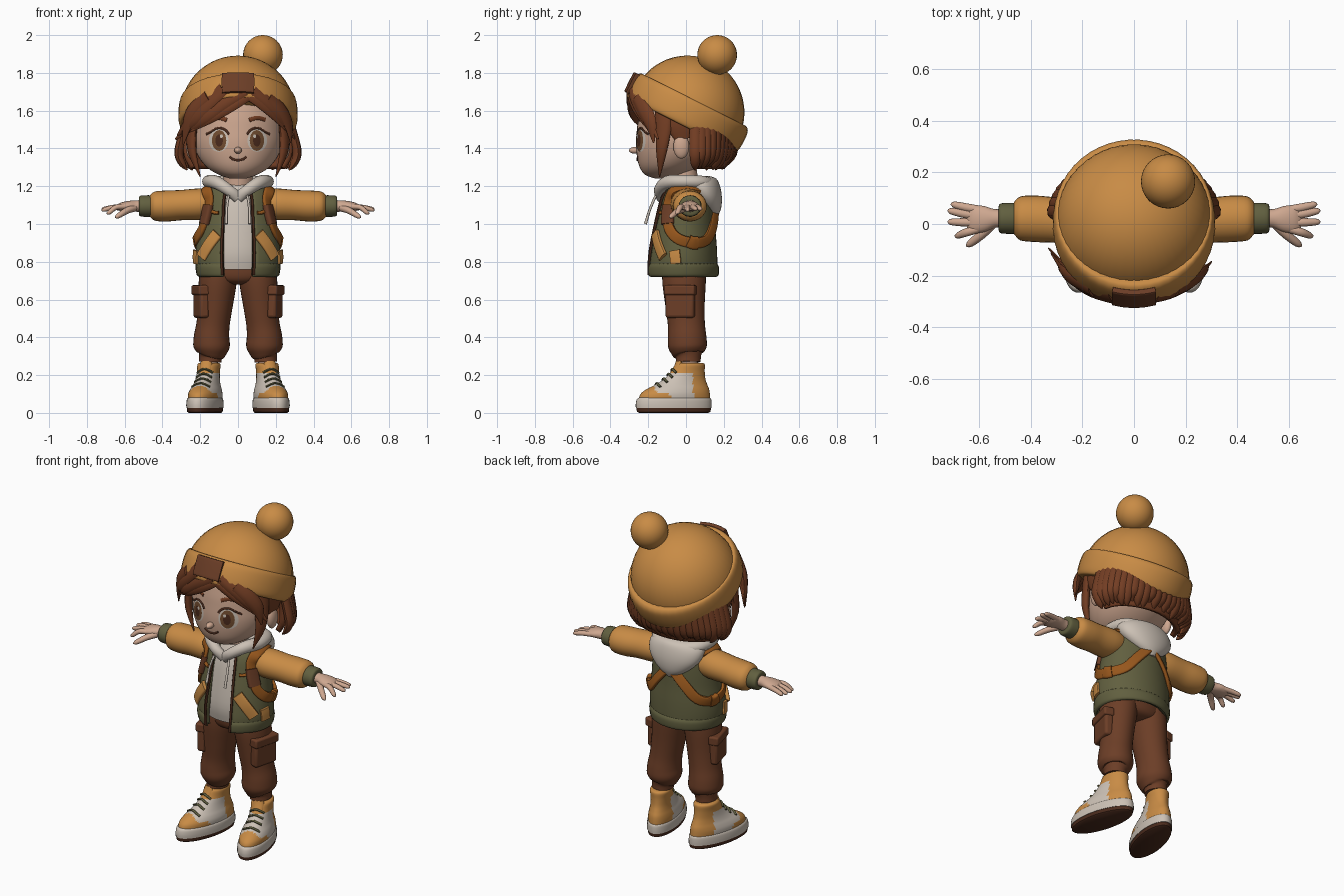
import bpy, bmesh, math, random
from math import sin, cos, radians, pi, sqrt
from mathutils import Vector, Matrix

cube = bpy.data.objects.get("Cube")
if cube:
    bpy.data.objects.remove(cube, do_unlink=True)
rng = random.Random(3)
made = []


def colour(name, r, g, b):
    m = bpy.data.materials.new(name)
    m.use_nodes = True
    m.diffuse_color = (r, g, b, 1)
    shader = m.node_tree.nodes["Principled BSDF"]
    shader.inputs["Base Color"].default_value = (r, g, b, 1)
    shader.inputs["Roughness"].default_value = .8
    return m


AMBER = colour("amber knit", .58, .26, .06)
CREAM = colour("cream cloth", .6, .53, .46)
SKIN = colour("skin", .62, .39, .28)
GREEN = colour("olive green", .12, .115, .05)
BROWN = colour("trouser brown", .15, .048, .02)
HAIR = colour("hair auburn", .17, .047, .017)
STRAP = colour("strap orange", .31, .095, .012)
DARK = colour("dark brown", .07, .024, .012)
IRIS = colour("iris brown", .17, .075, .03)


def smooth(rows, sub=4):
    """Catmull-Rom interpolation of rows of numbers."""
    out = []
    for i in range(len(rows) - 1):
        a, b, c, d = rows[max(i - 1, 0)], rows[i], rows[i + 1], rows[min(i + 2, len(rows) - 1)]
        for k in range(sub):
            t = k / sub
            out.append([q + .5 * t * (r - p + t * (2 * p - 5 * q + 4 * r - s + t * (3 * (q - r) + s - p)))
                        for p, q, r, s in zip(a, b, c, d)])
    return out + [list(rows[-1])]


def finish(bm, name, mats, mirror=False, rule=None, matrix=None, thick=0, bevel=0):
    mesh = bpy.data.meshes.new(name)
    mats = mats if isinstance(mats, tuple) else (mats,)
    for m in mats:
        mesh.materials.append(m)
    if rule:
        for f in bm.faces:
            f.material_index = rule(f.calc_center_median())
    if matrix:
        bm.transform(matrix)
    bm.to_mesh(mesh)
    bm.free()
    ob = bpy.data.objects.new(name, mesh)
    bpy.context.collection.objects.link(ob)
    if thick:
        mod = ob.modifiers.new("thickness", "SOLIDIFY")
        mod.thickness, mod.offset = thick, -1
    if bevel:
        mod = ob.modifiers.new("rounding", "BEVEL")
        mod.width, mod.segments = bevel, 3
    if mirror:
        ob.modifiers.new("mirror", "MIRROR")
    made.append(ob)
    return ob


def skin(name, rings, mats, closed=True, **kw):
    bm = bmesh.new()
    vs = [[bm.verts.new(p) for p in ring] for ring in rings]
    n = len(vs[0])
    for lo, hi in zip(vs, vs[1:]):
        for j in range(n if closed else n - 1):
            k = (j + 1) % n
            bm.faces.new((lo[j], lo[k], hi[k], hi[j]))
    if closed:
        bm.faces.new(vs[0][::-1])
        bm.faces.new(vs[-1])
        bmesh.ops.recalc_face_normals(bm, faces=bm.faces)
    return finish(bm, name, mats, **kw)


def loft(name, rows, mats, n=40, gap=0, rib=0, **kw):
    """Stack of ellipses (z, cy, rx, ry); gap leaves the front open."""
    g = radians(gap)
    count = n + 1 if gap else n
    angles = [g + (2 * pi - 2 * g) * j / n for j in range(count)]
    rings = []
    for z, cy, rx, ry in rows:
        k = [1 + rib * (j % 2) for j in range(count)]
        rings.append([(rx * f * sin(a), cy - ry * f * cos(a), z) for a, f in zip(angles, k)])
    return skin(name, rings, mats, closed=not gap, **kw)


def sweep(name, rows, mats, up=(0, 0, 1), centre=None, n=14, power=1, sub=4, **kw):
    """Tube through rows (x, y, z, half width, half thickness)."""
    rows = smooth(rows, sub)
    pts = [Vector(r[:3]) for r in rows]
    rings = []
    for i, (p, r) in enumerate(zip(pts, rows)):
        t = (pts[min(i + 1, len(pts) - 1)] - pts[max(i - 1, 0)]).normalized()
        u = p - Vector(centre) if centre else Vector(up)
        side = t.cross(u).normalized()
        u = side.cross(t)
        ring = []
        for j in range(n):
            c, s = cos(2 * pi * j / n + .01), sin(2 * pi * j / n + .01)
            c, s = [math.copysign(abs(v) ** power, v) for v in (c, s)]
            ring.append(p + side * c * max(r[3], .001) + u * s * max(r[4], .001))
        rings.append(ring)
    return skin(name, rings, mats, **kw)


def ball(name, at, size, mat, **kw):
    bm = bmesh.new()
    bmesh.ops.create_uvsphere(bm, u_segments=32, v_segments=20, radius=1,
                              matrix=Matrix.Translation(at) @ Matrix.Diagonal((*size, 1)))
    return finish(bm, name, mat, **kw)


def box(name, at, size, mat, bevel=.015, turn=0):
    bm = bmesh.new()
    bmesh.ops.create_cube(bm, size=2, matrix=Matrix.Translation(at) @ Matrix.Rotation(turn, 4, "Z")
                          @ Matrix.Diagonal((*size, 1)))
    return finish(bm, name, mat, bevel=bevel, mirror=True)


def around(rows, deg, z, off=0):
    """Point on a lofted surface, by angle from the front and height."""
    lo = max((r for r in rows if r[0] <= z), default=rows[0])
    hi = min((r for r in rows if r[0] > z), default=rows[-1])
    t = (z - lo[0]) / max(hi[0] - lo[0], .001)
    cy, rx, ry = [p + (q - p) * t for p, q in zip(lo[1:], hi[1:])]
    a = radians(deg)
    return ((rx + off) * sin(a), cy - (ry + off) * cos(a), z), cy, rx, ry


# Head and face
head = smooth([(1.24, -.12, .04, .04), (1.26, -.115, .1, .1), (1.3, -.09, .165, .155), (1.36, -.06, .212, .2),
               (1.43, -.04, .237, .225), (1.5, -.02, .245, .24), (1.58, 0, .25, .25), (1.68, .01, .23, .23),
               (1.78, .01, .13, .13)])
loft("head", head, SKIN)
loft("neck", [(1.12, 0, .08, .08), (1.3, -.02, .075, .075)], SKIN)
ball("ears", (.25, -.025, 1.41), (.025, .042, .064), SKIN, mirror=True)
ball("nose", (0, -.268, 1.39), (.02, .034, .018), SKIN)


def face(x, z, off):
    _, cy, rx, ry = around(head, 0, z)
    return (x, cy - ry * sqrt(max(0, 1 - (x / rx) ** 2)) - off, z)


def patch(name, x, z, a, b, mat, off):
    bm = bmesh.new()
    rings = [[bm.verts.new(face(x + a * k / 4 * cos(j * pi / 12), z + b * k / 4 * sin(j * pi / 12), off))
              for j in range(24)] for k in range(1, 5)]
    bm.faces.new(rings[0])
    for lo, hi in zip(rings, rings[1:]):
        for j in range(24):
            k = (j + 1) % 24
            bm.faces.new((lo[j], hi[j], hi[k], lo[k]))
    finish(bm, name, mat, mirror=True)


patch("eye_whites", .102, 1.442, .052, .06, CREAM, .003)
patch("irises", .1, 1.442, .038, .055, IRIS, .005)
patch("pupils", .1, 1.442, .02, .032, DARK, .007)
patch("eye_glints", .088, 1.465, .008, .01, CREAM, .009)
lines = {"upper_lashes": [(.048, 1.475), (.07, 1.5), (.105, 1.508), (.14, 1.49), (.168, 1.475)],
         "eyebrows": [(.06, 1.55), (.1, 1.562), (.145, 1.552)],
         "mouth": [(0, 1.337), (.025, 1.342), (.045, 1.355)]}
for name, pts in lines.items():
    w = .011 if name == "eyebrows" else .006
    sweep(name, [(*face(x, z, .002), w, .004) for x, z in pts],
          HAIR if name == "eyebrows" else DARK, up=(0, -1, 0), n=8, mirror=True)

# Hair: back shell, hanging strands, side locks and swept fringe
loft("hair_shell", smooth([(1.29, .04, .25, .165), (1.36, .03, .285, .205), (1.45, .03, .285, .225),
                           (1.6, .02, .26, .24)]), HAIR, gap=92, thick=.03)
for i in range(25):
    a = radians(96 + 168 * i / 24)
    end = 1.275 + rng.uniform(0, .03) - .02 * cos(a) ** 2 + .03 * abs(cos(a))
    rows = [(r * sin(a), .03 - q * cos(a), z, w, h) for r, q, z, w, h in (
        (.265, .235, 1.58, .035, .02), (.3, .225, 1.45, .036, .025), (.315, .215, 1.37, .034, .024),
        (.295, .19, end + .03, .024, .018), (.27, .17, end, .004, .004))]
    sweep("hair_strand", rows, HAIR, centre=(0, 0, 1.45), n=8, sub=3)
sweep("side_locks", [(.235, -.12, 1.6, .05, .02), (.245, -.12, 1.5, .045, .022), (.242, -.13, 1.38, .03, .02),
                     (.2, -.14, 1.25, .003, .003)], HAIR, centre=(0, 0, 1.42), mirror=True)
sweep("temple_hair", [(.25, -.03, 1.62, .09, .02), (.258, -.03, 1.53, .08, .02), (.255, -.02, 1.45, .04, .01)],
      HAIR, centre=(0, 0, 1.5), mirror=True)


def fringe(pts, width):
    rows = []
    for i, (x, z) in enumerate(pts):
        w = width * (1, 1.1, .9, .12)[i]
        rows.append((x, -.285 * sqrt(1 - (x / .35) ** 2), z, w, max(.02 * w / width, .003)))
    sweep("fringe_lock", rows, HAIR, centre=(0, 0, 1.5), n=10)


fringe([(.08, 1.71), (-.03, 1.64), (-.14, 1.57), (-.25, 1.49)], .04)
fringe([(.03, 1.72), (-.09, 1.65), (-.2, 1.56), (-.33, 1.45)], .05)
fringe([(-.08, 1.72), (-.18, 1.63), (-.25, 1.55), (-.32, 1.47)], .05)
fringe([(-.16, 1.68), (-.24, 1.6), (-.27, 1.52), (-.29, 1.42)], .04)
fringe([(.02, 1.71), (.1, 1.66), (.18, 1.59), (.26, 1.49)], .035)
fringe([(.08, 1.71), (.16, 1.65), (.23, 1.57), (.3, 1.45)], .04)
fringe([(.16, 1.67), (.22, 1.61), (.265, 1.53), (.28, 1.43)], .04)

# Knit hat, tilted back
tilt = Matrix.Translation((0, -.025, 1.525)) @ Matrix.Rotation(radians(-26.7), 4, "X")
loft("hat_dome", [(.074 + .3 * sin(t), 0, .302 * cos(t), .3 * cos(t))
                  for t in [radians(6 * k) for k in range(15)]] + [(.374, 0, .004, .004)],
     AMBER, n=96, rib=.006, matrix=tilt)
loft("hat_band", smooth([(0, 0, .285, .295), (.004, 0, .304, .322), (.03, 0, .313, .332), (.08, 0, .314, .335),
                         (.125, 0, .309, .33), (.146, 0, .3, .314), (.148, 0, .285, .295)]),
     AMBER, n=96, rib=.004, matrix=tilt)
sweep("hat_patch", [(x, -.337 * sqrt(1 - (x / .32) ** 2), .08, .058, .014) for x in (-.083, -.04, 0, .04, .083)],
      BROWN, up=(0, -1, 0), n=20, power=.3, matrix=tilt)
ball("pompom", (.132, .165, 1.895), (.105, .105, .105), AMBER)

# Hoodie under the jacket
loft("hoodie_body", smooth([(.76, -.01, .19, .15), (.85, -.01, .2, .162), (1, -.005, .185, .15),
                            (1.12, 0, .165, .13), (1.2, .01, .12, .1), (1.23, .01, .07, .07)]), CREAM)
loft("hood_back", smooth([(1.035, .145, .02, .02), (1.08, .13, .1, .055), (1.14, .105, .16, .085),
                          (1.2, .08, .175, .1), (1.24, .06, .15, .1), (1.255, .05, .1, .07)]), CREAM)
sweep("hood_collar", [(0, -.135, 1.14, .02, .03), (.05, -.14, 1.18, .03, .03), (.115, -.1, 1.22, .035, .035),
                      (.15, -.01, 1.225, .04, .035), (.12, .09, 1.22, .04, .035), (0, .13, 1.21, .04, .03)],
      CREAM, mirror=True)
sweep("drawstrings", [(.05, -.16, 1.15, .007, .007), (.06, -.19, 1.08, .007, .007), (.062, -.215, 1, .008, .008)],
      CREAM, up=(1, 0, 0), n=8, mirror=True)

# Open jacket
jacket = smooth([(.73, -.02, .212, .185), (.8, -.02, .224, .186), (.88, -.015, .222, .178), (.97, -.01, .21, .166),
                 (1.06, 0, .2, .152), (1.13, .005, .19, .14), (1.18, .01, .165, .12), (1.21, .02, .11, .09)])
loft("jacket", jacket, GREEN, gap=22, thick=.025)
loft("jacket_hem", smooth([(.72, -.02, .203, .18), (.73, -.02, .217, .192), (.77, -.02, .224, .194),
                           (.79, -.02, .222, .184)]), GREEN, gap=22, thick=.02, n=80, rib=.006)


def wrap(name, path, w, h, mat, extra=(), **kw):
    rows = list(extra) + [(*around(jacket, a, z, .006)[0], w, h) for a, z in path]
    sweep(name, rows, mat, centre=(0, 0, .95), n=16, power=.5, mirror=True, **kw)


wrap("jacket_zips", [(22, .73), (22, .85), (22, 1), (22, 1.12), (22, 1.18)], .007, .007, DARK)
wrap("slant_pockets", [(30, .95), (43, .89), (57, .825)], .032, .012, AMBER)
wrap("side_tabs", [(76, .86), (78, .83), (80, .79)], .03, .008, AMBER)
wrap("chest_tabs", [(30, 1.06), (36, 1.06), (42, 1.065)], .009, .008, STRAP)

# Harness straps: over the shoulders, round the sides and up the back
wrap("harness_straps", [(50, 1.12), (54, 1.04), (64, .97), (82, .92), (110, .9), (135, .92), (155, 1), (180, 1.1)],
     .029, .011, STRAP, extra=[(.14, .09, 1.18, .029, .011), (.165, .01, 1.195, .029, .011),
                               (.165, -.07, 1.175, .029, .011)])
wrap("strap_pads", [(52, 1.1), (54, 1.05), (58, 1)], .036, .018, BROWN)
wrap("strap_buckles", [(98, .91), (106, .9), (114, .9)], .034, .016, STRAP)

# Sleeves, cuffs and hands
sweep("sleeves", [(.13, .01, 1.11, .08, .07), (.2, .01, 1.105, .092, .083), (.3, .015, 1.1, .088, .08),
                  (.38, .02, 1.095, .09, .082), (.44, .022, 1.095, .085, .077), (.465, .022, 1.095, .062, .058)],
      AMBER, n=28, mirror=True)
sweep("sleeve_cuffs", [(.45, .022, 1.095, .054, .052), (.462, .022, 1.095, .06, .057), (.515, .022, 1.095, .058, .055),
                       (.525, .022, 1.095, .045, .042)], GREEN, n=28, mirror=True)
sweep("palms", [(.5, .022, 1.095, .036, .032), (.54, .022, 1.095, .036, .03), (.58, .02, 1.095, .05, .027),
                (.62, .018, 1.09, .053, .022), (.645, .018, 1.085, .04, .012)], SKIN, n=20, mirror=True)
for y, tx, ty, tz in ((.055, .71, .075, 1.08), (.03, .722, .05, 1.08), (.005, .722, .008, 1.075),
                      (-.018, .695, -.045, 1.06)):
    sweep("fingers", [(.6, y, 1.092, .016, .015), ((tx + .6) / 2, (y + ty) / 2, 1.088, .016, .014),
                      (tx - .012, ty, tz, .012, .011), (tx, ty, tz - .002, .003, .003)], SKIN, n=10, mirror=True)
sweep("thumbs", [(.55, 0, 1.085, .02, .02), (.59, -.04, 1.07, .018, .017), (.635, -.076, 1.042, .014, .013),
                 (.65, -.086, 1.034, .003, .003)], SKIN, n=10, mirror=True)

# Cargo trousers
loft("trouser_seat", smooth([(.68, -.01, .06, .06), (.695, -.01, .15, .1), (.73, -.01, .195, .118),
                             (.8, -.01, .19, .12)]), BROWN)
sweep("trouser_legs", [(.1, -.01, .77, .095, .115), (.108, -.01, .69, .1, .115), (.12, -.005, .57, .092, .104),
                       (.132, .002, .47, .088, .098), (.14, .006, .4, .094, .102), (.14, .008, .35, .096, .102),
                       (.142, .01, .315, .078, .085), (.145, .012, .3, .062, .068), (.147, .012, .27, .06, .066)],
      BROWN, up=(0, 1, 0), n=32, mirror=True)
box("cargo_pockets", (.195, -.03, .585), (.026, .078, .082), BROWN, turn=-.25)
box("pocket_flaps", (.198, -.03, .65), (.031, .084, .026), BROWN, bevel=.01, turn=-.25)
sweep("ankles", [(.15, .015, .34, .046, .046), (.15, .018, .27, .043, .045), (.152, .02, .2, .045, .05)],
      SKIN, up=(0, 1, 0), mirror=True)

# Hiking shoes, toes turned out
turn = Matrix.Translation((.175, -.065, 0)) @ Matrix.Rotation(radians(14), 4, "Z")
loft("outsoles", [(0, 0, .075, .188), (.006, 0, .083, .2), (.028, 0, .086, .203)], DARK, matrix=turn, mirror=True)
loft("midsoles", smooth([(.026, 0, .088, .206), (.05, 0, .088, .206), (.075, .002, .084, .2), (.085, .004, .07, .18)]),
     CREAM, matrix=turn, mirror=True)
upper = smooth([(.07, .004, .08, .194), (.1, .008, .081, .188), (.125, .022, .075, .17), (.15, .042, .066, .14),
                (.18, .06, .06, .112), (.22, .078, .058, .09), (.255, .088, .06, .08), (.265, .09, .05, .068)])
loft("shoe_uppers", upper, (AMBER, CREAM), n=64, matrix=turn, mirror=True,
     rule=lambda c: int(-.11 < c.y < .09 and c.z < .205 and not (c.z < .105 and c.y < -.04)))
loft("shoe_tongues", [(.19, .0, .032, .03), (.25, .025, .034, .02), (.275, .028, .028, .014)], AMBER,
     matrix=turn, mirror=True)
for z in (.145, .17, .195, .22):
    lace = [(*around(upper, a, z + .012 * cos(radians(3 * a)), .004)[0], .007, .006) for a in (-42, -20, 0, 20, 42)]
    sweep("laces", lace, GREEN, n=8, matrix=turn, mirror=True)

# Smooth shading with sharp creases kept
bpy.ops.object.select_all(action="DESELECT")
for ob in made:
    ob.select_set(True)
bpy.context.view_layer.objects.active = made[0]
bpy.ops.object.shade_smooth_by_angle(angle=radians(45))
